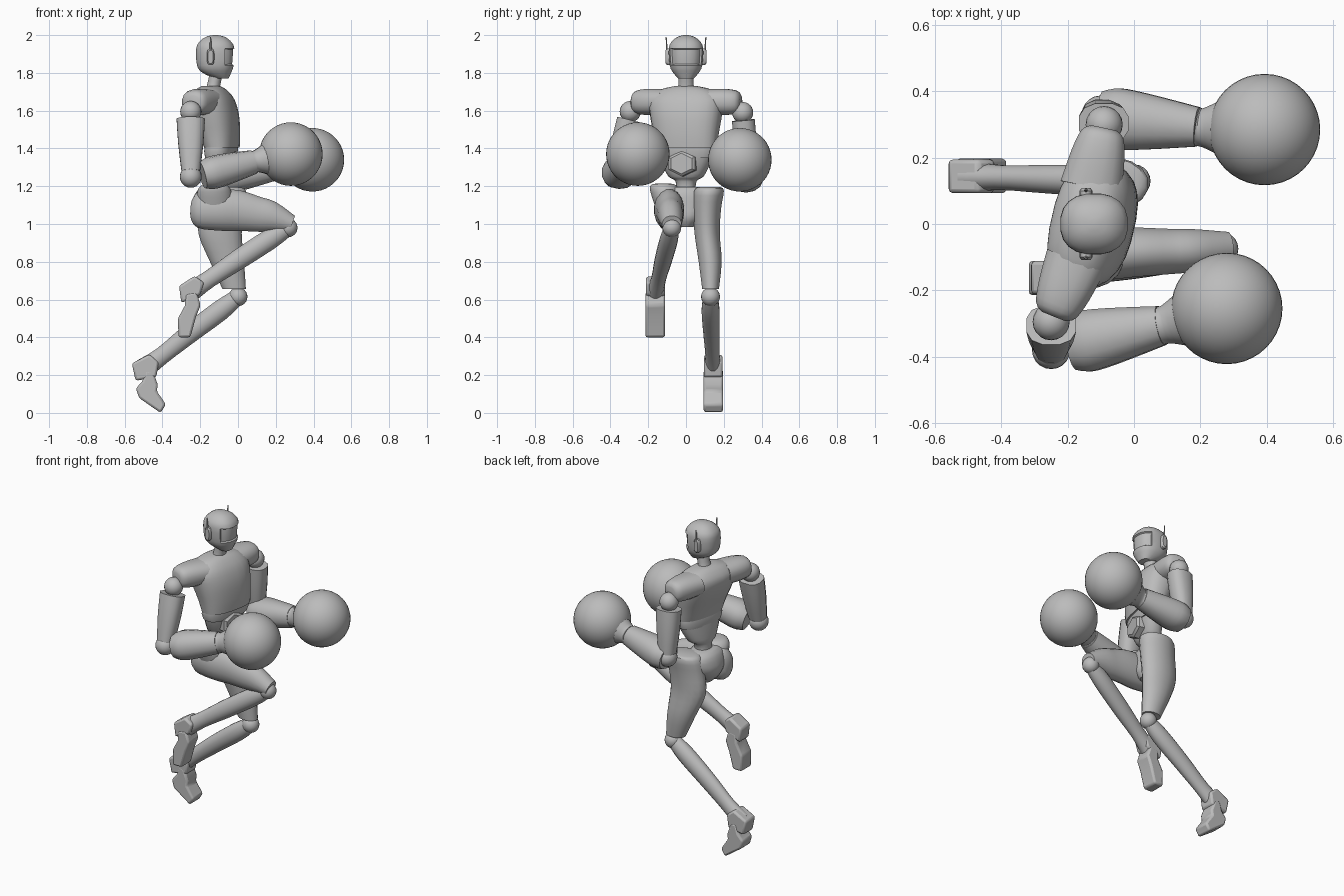
import bpy, bmesh, math
from mathutils import Vector, Matrix

if "Cube" in bpy.data.objects:
    bpy.data.objects.remove(bpy.data.objects["Cube"], do_unlink=True)

grey = bpy.data.materials.new("plain grey")
grey.use_nodes = True
grey.diffuse_color = (0.5, 0.5, 0.5, 1)
grey.node_tree.nodes["Principled BSDF"].inputs["Base Color"].default_value = (0.5, 0.5, 0.5, 1)
parts = []
Y, Z = Vector((0, 1, 0)), Vector((0, 0, 1))
TWIST = Matrix.Rotation(math.radians(-13), 3, 'Z')   # the trunk turns its right shoulder back
SIDE = TWIST @ Y


def finish(name, bm):
    bmesh.ops.recalc_face_normals(bm, faces=bm.faces)
    me = bpy.data.meshes.new(name)
    bm.to_mesh(me)
    bm.free()
    me.materials.append(grey)
    ob = bpy.data.objects.new(name, me)
    bpy.context.collection.objects.link(ob)
    parts.append(ob)
    return ob


def spline(rows, steps):
    """Catmull-Rom through the section rows."""
    out = []
    for i in range(len(rows) - 1):
        p0, p1, p2, p3 = rows[max(i - 1, 0)], rows[i], rows[i + 1], rows[min(i + 2, len(rows) - 1)]
        for s in range(steps):
            t = s / steps
            out.append([b + t * (c - a) / 2 + t * t * (a - 2.5 * b + 2 * c - d / 2)
                        + t ** 3 * (1.5 * (b - c) + (d - a) / 2) for a, b, c, d in zip(p0, p1, p2, p3)])
    return out + [list(rows[-1])]


def loft(name, rows, side=Y, axis=None, seg=16, steps=3, power=1.0, edit=None):
    """Rows are x, y, z, half width along side, half depth."""
    rows = spline(rows, steps)
    mids = [Vector(r[:3]) for r in rows]
    bm, rings = bmesh.new(), []
    for i, r in enumerate(rows):
        t = axis or (mids[min(i + 1, len(mids) - 1)] - mids[max(i - 1, 0)]).normalized()
        u = (side - t * side.dot(t)).normalized()
        v = t.cross(u)
        ring = []
        for k in range(seg):
            a = math.tau * (k + 0.5) / seg
            c, s = math.cos(a), math.sin(a)
            c, s = math.copysign(abs(c) ** power, c), math.copysign(abs(s) ** power, s)
            ring.append(bm.verts.new(mids[i] + u * r[3] * c + v * r[4] * s))
        rings.append(ring)
    for lo, hi in zip(rings, rings[1:]):
        for k in range(seg):
            n = (k + 1) % seg
            bm.faces.new((lo[k], lo[n], hi[n], hi[k]))
    bm.faces.new(rings[0][::-1])
    bm.faces.new(rings[-1])
    bm.normal_update()
    if edit:
        edit(bm)
    return finish(name, bm)


def ball(name, at, r, seg=20):
    bm = bmesh.new()
    bmesh.ops.create_uvsphere(bm, u_segments=seg, v_segments=seg // 2 + 2, radius=r)
    bmesh.ops.translate(bm, verts=bm.verts, vec=at)
    return finish(name, bm)


def prism(name, profile, y, half, bevel=0.012):
    """An x-z outline given depth along y."""
    bm = bmesh.new()
    f = bm.faces.new([bm.verts.new((x, y - half, z)) for x, z in profile])
    g = bmesh.ops.extrude_face_region(bm, geom=[f])["geom"]
    bmesh.ops.translate(bm, vec=(0, 2 * half, 0), verts=[e for e in g if isinstance(e, bmesh.types.BMVert)])
    ob = finish(name, bm)
    m = ob.modifiers.new("soft edges", 'BEVEL')
    m.width, m.segments = bevel, 2
    return ob


def sink_visor(bm):
    faces = [f for f in bm.faces if f.normal.x > 0.4 and 1.835 < f.calc_center_median().z < 1.93]
    bmesh.ops.inset_region(bm, faces=faces, thickness=0.005, depth=-0.009)


# Head with a sunken visor, ear discs and antennae
loft("head", [(-.085, 0, 1.77, .04, .035), (-.112, 0, 1.80, .068, .076), (-.12, 0, 1.84, .087, .098),
              (-.12, 0, 1.93, .092, .102), (-.12, 0, 1.97, .073, .08), (-.12, 0, 1.992, .042, .047),
              (-.12, 0, 2.0, .012, .012)], axis=Z, seg=20, power=.85, edit=sink_visor)
for word, s in (("left", 1), ("right", -1)):
    loft(word + "_ear", [(-.145, s * .08, 1.885, .045, .02), (-.145, s * .1, 1.885, .045, .02),
                         (-.145, s * .108, 1.885, .035, .014)], side=Z, axis=Y * s, steps=1, power=.7)
    loft(word + "_antenna", [(-.145, s * .1, 1.9, .006, .008), (-.145, s * .105, 1.99, .003, .003)],
         axis=Z, seg=6, steps=1)
loft("neck", [(-.14, 0, 1.69, .055, .045), (-.13, 0, 1.73, .042, .036), (-.115, 0, 1.8, .04, .036)], axis=Z)

# Trunk
loft("chest", [(-.143, 0, 1.73, .06, .045), (-.143, 0, 1.71, .14, .075), (-.14, 0, 1.66, .195, .11),
               (-.122, 0, 1.58, .192, .117), (-.098, 0, 1.48, .175, .1), (-.085, 0, 1.405, .165, .084)],
     side=SIDE, axis=Z, seg=24, power=.8)
loft("rib_band", [(-.088, 0, 1.41, .158, .076), (-.09, 0, 1.385, .16, .078), (-.092, 0, 1.35, .148, .072)],
     side=SIDE, axis=Z, seg=24, steps=1, power=.75)
loft("belly", [(-.092, 0, 1.37, .148, .072), (-.1, 0, 1.31, .125, .068), (-.112, 0, 1.25, .092, .058),
               (-.12, 0, 1.225, .055, .046), (-.125, 0, 1.15, .05, .045)],
     side=SIDE, axis=Z, seg=20, power=.85)
front = TWIST @ Vector((1, 0, 0))
plate = Vector((-.05, -.015, 1.32))
loft("belly_plate", [(plate + front * k)[:] + (w, .83 * w) for k, w in ((0, .084), (.032, .082), (.044, .066))],
     side=SIDE, axis=front, seg=6, steps=1)
loft("pelvis", [(-.13, 0, 1.195, .09, .065), (-.135, 0, 1.165, .15, .09), (-.14, 0, 1.09, .14, .105),
                (-.125, 0, 1.03, .09, .095), (-.115, 0, .985, .04, .06)], axis=Z)

# Arms: shoulder, upper arm, elbow, forearm, glove
arms = {
    "left": ((-.13, .11, 1.648), (-.095, .27, 1.645), (-.09, .3, 1.59), (-.1, .33, 1.25),
             (-.06, .318, 1.25), (.2, .292, 1.295), (.394, .285, 1.34)),
    "right": ((-.175, -.11, 1.648), (-.235, -.26, 1.645), (-.25, -.295, 1.595), (-.25, -.38, 1.25),
              (-.15, -.355, 1.268), (.09, -.305, 1.33), (.28, -.255, 1.37)),
}
for word, spots in arms.items():
    root, cap, joint, elbow, back, wrist, fist = map(Vector, spots)
    out = (cap - root).normalized()
    loft(word + "_shoulder", [root[:] + (.068, .095), (root + (cap - root) * .6)[:] + (.07, .083),
                              cap[:] + (.06, .066), (cap + out * .02)[:] + (.035, .04)], side=Z, power=.85)
    ball(word + "_shoulder_joint", joint, .056)
    down = elbow - joint
    loft(word + "_upper_arm", [(joint + down * k)[:] + (w, d) for k, w, d in
                               ((.12, .062, .077), (.5, .061, .068), (.92, .05, .05))],
         seg=12, steps=2, power=.8)
    ball(word + "_elbow", elbow, .058)
    reach = wrist - back
    loft(word + "_forearm", [(back + reach * k)[:] + (w, d) for k, w, d in
                             ((-.16, .08, .072), (0, .094, .085), (.2, .092, .087), (.55, .079, .078), (.97, .061, .064))],
         seg=14, steps=2, power=.92)
    loft(word + "_glove_cuff", [(wrist - reach * .03)[:] + (.06, .062), (wrist + reach * .04)[:] + (.06, .06),
                                wrist.lerp(fist, .35)[:] + (.088, .088), wrist.lerp(fist, .6)[:] + (.12, .12)])
    ball(word + "_glove", fist, .168, 40)

# Left leg, trailing
loft("left_thigh", [(-.07, .125, 1.195, .06, .08), (-.07, .122, 1.175, .08, .115), (-.085, .112, 1.08, .075, .118),
                    (-.095, .112, .95, .068, .117), (-.058, .128, .8, .062, .092), (-.02, .13, .655, .045, .063)],
     axis=Z)
ball("left_knee", (0, .13, .615), .05)
loft("left_shin", [(.0, .13, .615, .037, .042), (-.09, .13, .545, .048, .055), (-.25, .135, .425, .044, .053),
                   (-.4, .14, .305, .038, .047), (-.5, .143, .232, .048, .058)])
prism("left_ankle", [(-.562, .262), (-.542, .17), (-.432, .19), (-.42, .27), (-.47, .31)], .144, .05)
prism("left_foot", [(-.49, .23), (-.505, .17), (-.54, .13), (-.525, .08), (-.41, 0), (-.382, .045),
                    (-.43, .115), (-.425, .15), (-.45, .22)], .145, .052)

# Right leg, raised
loft("right_thigh", [(-.245, -.08, 1.08, .035, .05), (-.21, -.085, 1.078, .07, .1), (-.1, -.09, 1.075, .08, .112),
                     (0, -.085, 1.07, .076, .11), (.1, -.083, 1.052, .07, .095), (.175, -.08, 1.038, .066, .084),
                     (.285, -.075, 1.0, .052, .047)])
loft("right_hip", [(-.12, -.085, 1.08, .075, .1), (-.125, -.11, 1.17, .08, .092), (-.125, -.12, 1.205, .068, .07),
                   (-.125, -.12, 1.215, .035, .04)], axis=Z)
ball("right_knee", (.265, -.075, .98), .05)
loft("right_shin", [(.265, -.075, .98, .037, .042), (.17, -.09, .92, .048, .055), (.0, -.12, .81, .046, .054),
                    (-.15, -.145, .71, .039, .047), (-.25, -.163, .642, .048, .055)])
prism("right_ankle", [(-.312, .672), (-.3, .582), (-.2, .625), (-.18, .69), (-.23, .725)], -.162, .05)
prism("right_foot", [(-.28, .63), (-.28, .57), (-.318, .5), (-.315, .4), (-.252, .4),
                     (-.222, .51), (-.198, .57), (-.22, .64)], -.163, .052)

# Smooth shading with sharp edges kept
for ob in bpy.context.selected_objects:
    ob.select_set(False)
for ob in parts:
    ob.select_set(True)
bpy.context.view_layer.objects.active = parts[0]
bpy.ops.object.shade_smooth_by_angle(angle=math.radians(38))
